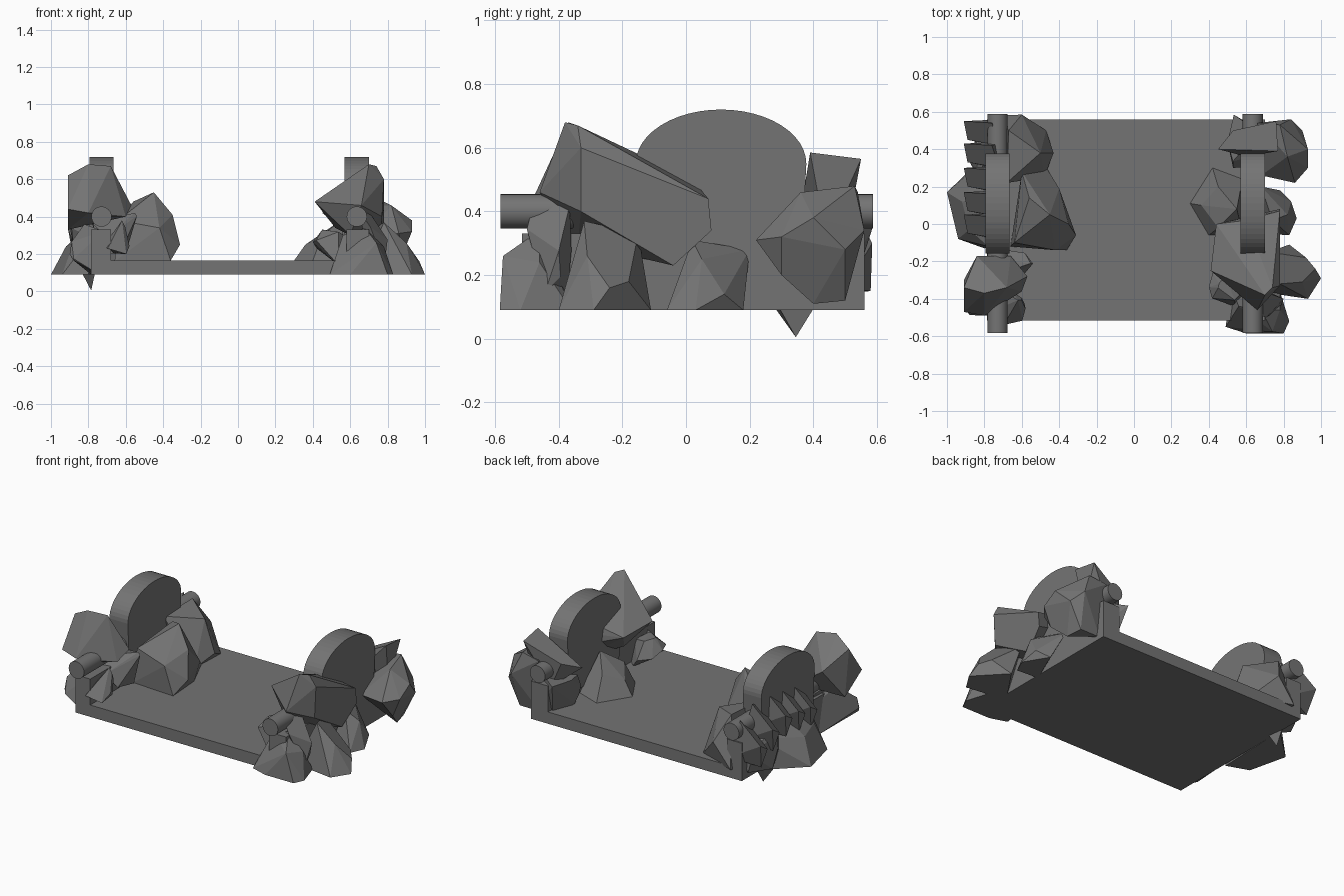
import bpy, bmesh, math, random
from mathutils import Vector

FLOOR = 0.09
STONE = bpy.data.materials.new("dark_stone")
STONE.diffuse_color = (0.175, 0.175, 0.175, 1)


def finish(name, bm):
    bmesh.ops.recalc_face_normals(bm, faces=bm.faces)
    me = bpy.data.meshes.new(name)
    bm.to_mesh(me)
    bm.free()
    me.materials.append(STONE)
    ob = bpy.data.objects.new(name, me)
    bpy.context.collection.objects.link(ob)
    return ob


def extrude_x(name, profile, x0, x1):
    """Closed prism along x from a (y, z) outline."""
    bm = bmesh.new()
    a = [bm.verts.new((x0, y, z)) for y, z in profile]
    b = [bm.verts.new((x1, y, z)) for y, z in profile]
    bm.faces.new(a)
    bm.faces.new(b)
    for i in range(len(a)):
        bm.faces.new((a[i - 1], a[i], b[i], b[i - 1]))
    return finish(name, bm)


def box(name, x0, x1, y0, y1, z0, z1):
    return extrude_x(name, [(y0, z0), (y1, z0), (y1, z1), (y0, z1)], x0, x1)


def hull(name, pts):
    bm = bmesh.new()
    for p in pts:
        bm.verts.new(p)
    r = bmesh.ops.convex_hull(bm, input=bm.verts)
    dead = {g for g in r["geom_interior"] + r["geom_unused"] if isinstance(g, bmesh.types.BMVert)}
    bmesh.ops.delete(bm, geom=list(dead), context='VERTS')
    bmesh.ops.dissolve_limit(bm, angle_limit=math.radians(8), verts=bm.verts, edges=bm.edges)
    return finish(name, bm)


def rock(name, seed, x, y, z, n=15):
    """Faceted boulder filling the given x, y and z ranges, cut flat at the base."""
    rng = random.Random(seed)
    pts = [Vector([rng.gauss(0, 1) for _ in range(3)]).normalized() for _ in range(n)]
    lims = [(min(p[i] for p in pts), max(p[i] for p in pts)) for i in range(3)]
    out = []
    for p in pts:
        q = [r[0] + (p[i] - lims[i][0]) / (lims[i][1] - lims[i][0]) * (r[1] - r[0])
             for i, r in enumerate((x, y, z))]
        q[2] = max(q[2], FLOOR)
        out.append(q)
    return hull(name, out)


# slab between two low end blocks
box("base_slab", -0.68, 0.58, -0.515, 0.56, FLOOR, 0.165)
box("left_end_block", -0.785, -0.68, -0.515, 0.56, FLOOR, 0.33)
box("right_end_block", 0.58, 0.70, -0.515, 0.56, FLOOR, 0.33)

# round rail and raised arch at each end
arch = [(0.11 + 0.268 * math.cos(a), 0.55 + 0.17 * math.sin(a))
        for a in [math.pi * i / 24 for i in range(25)]]
arch += [(-0.14, 0.2), (0.36, 0.2)]
for side, cx in (("left", -0.73), ("right", 0.635)):
    extrude_x(side + "_arch", arch, cx - 0.065, cx + 0.065)
    bpy.ops.mesh.primitive_cylinder_add(vertices=32, radius=0.054, depth=1.17,
                                        location=(cx, 0.002, 0.40),
                                        rotation=(math.pi / 2, 0, 0))
    rail = bpy.context.object
    rail.name = side + "_rail"
    rail.data.materials.append(STONE)
    bpy.ops.object.shade_smooth_by_angle()

# left rocks
hull("left_front_top_rock", [(-.91, -.34, .62), (-.80, -.37, .68), (-.68, -.34, .67), (-.57, -.28, .46),
                             (-.91, -.47, .44), (-.80, -.49, .42), (-.91, -.30, .33), (-.66, -.17, .40),
                             (-.60, -.36, .40), (-.84, -.17, .52), (-.70, -.42, .40)])
hull("left_inner_rock", [(-.45, .05, .53), (-.56, .14, .48), (-.35, .0, .41), (-.31, -.06, .25),
                         (-.36, -.14, .165), (-.42, -.14, .34), (-.66, -.12, .16), (-.64, -.10, .38),
                         (-.40, .19, .25), (-.48, .32, .16), (-.60, .28, .36), (-.38, .10, .16)])
hull("left_back_rock", [(-.72, .58, .15), (-.60, .585, .30), (-.47, .50, .16), (-.43, .38, .22),
                        (-.48, .25, .16), (-.50, .38, .42), (-.68, .22, .45), (-.67, .50, .46), (-.70, .3, .12)])
hull("left_outer_rock", [(-1, .17, .09), (-.94, -.08, .09), (-.80, -.13, .09), (-.78, .38, .09),
                         (-.92, .12, .24), (-.88, -.03, .26), (-.78, .14, .37), (-.78, -.12, .30), (-.78, .36, .28)])
rock("left_lower_front_rock", 4, (-.90, -.68), (-.49, -.18), (.05, .36))
rock("left_corner_rock", 12, (-.72, -.58), (-.54, -.36), (.20, .38), 12)
rock("left_inner_front_rock", 7, (-.78, -.54), (-.34, -.14), (.20, .42), 12)
rock("left_foot_rock", 9, (-.88, -.72), (.22, .52), (.05, .34), 12)
# row of pointed shards on the outer left side
for i, (y, z) in enumerate(((.50, .38), (.38, .44), (.25, .48), (.12, .46), (.0, .44))):
    hull("left_shard_%d" % (i + 1), [(-.91, y + .05, z - .04), (-.89, y - .05, z - .10), (-.76, y + .04, z + .08),
                                     (-.72, y - .08, z + .02), (-.70, y + .06, z - .16), (-.88, y, z - .20),
                                     (-.74, y - .08, z - .18)])
hull("left_hanging_shard", [(-.785, .345, .005), (-.84, .27, .11), (-.78, .41, .11), (-.76, .28, .12), (-.83, .38, .2)])

# right rocks
hull("right_leaning_rock", [(.70, -.38, .68), (.74, -.34, .67), (.78, -.33, .60), (.78, .07, .44),
                            (.78, .08, .34), (.76, -.04, .23), (.77, -.33, .40), (.41, -.25, .48),
                            (.44, .0, .46), (.52, -.12, .34), (.60, -.34, .30), (.66, -.46, .46), (.60, .02, .50)])
hull("right_outer_front_rock", [(1, -.29, .09), (.93, -.40, .09), (.66, -.36, .09), (.97, -.24, .16),
                                (.90, -.31, .26), (.78, -.32, .37), (.72, -.15, .33), (.83, -.11, .09), (.92, -.18, .18)])
hull("right_outer_mid_rock", [(.87, .03, .09), (.83, -.06, .09), (.68, -.05, .09), (.82, .05, .25),
                              (.74, .02, .31), (.78, .18, .09), (.68, .2, .28), (.84, .12, .14)])
hull("right_outer_back_rock", [(.86, .22, .31), (.82, .36, .46), (.78, .53, .48), (.93, .40, .38),
                               (.93, .30, .32), (.90, .50, .28), (.84, .56, .34), (.88, .30, .20),
                               (.84, .40, .11), (.82, .50, .12), (.68, .26, .30), (.66, .54, .46), (.68, .5, .12)])
hull("right_back_top_rock", [(.45, .40, .42), (.53, .50, .46), (.76, .55, .565), (.77, .39, .585),
                             (.60, .36, .40), (.60, .50, .30), (.75, .44, .32)])
hull("right_inner_rock", [(.30, .11, .165), (.42, .30, .165), (.58, .24, .165), (.58, -.05, .165),
                          (.40, -.06, .165), (.36, .10, .25), (.45, .20, .30), (.55, .08, .38), (.45, -.02, .30)])
hull("right_front_rock", [(.49, -.55, .09), (.83, -.52, .09), (.80, -.585, .09), (.60, -.585, .09), (.74, -.575, .26),
                          (.56, -.44, .30), (.68, -.46, .34), (.78, -.46, .24), (.52, -.34, .09), (.78, -.36, .09)])
rock("right_inner_front_rock", 21, (.40, .60), (-.44, -.22), (.14, .33), 12)
rock("right_back_rock", 23, (.50, .70), (.30, .585), (.12, .36), 13)
rock("right_side_rock", 27, (.66, .80), (-.50, -.36), (.10, .42), 11)
